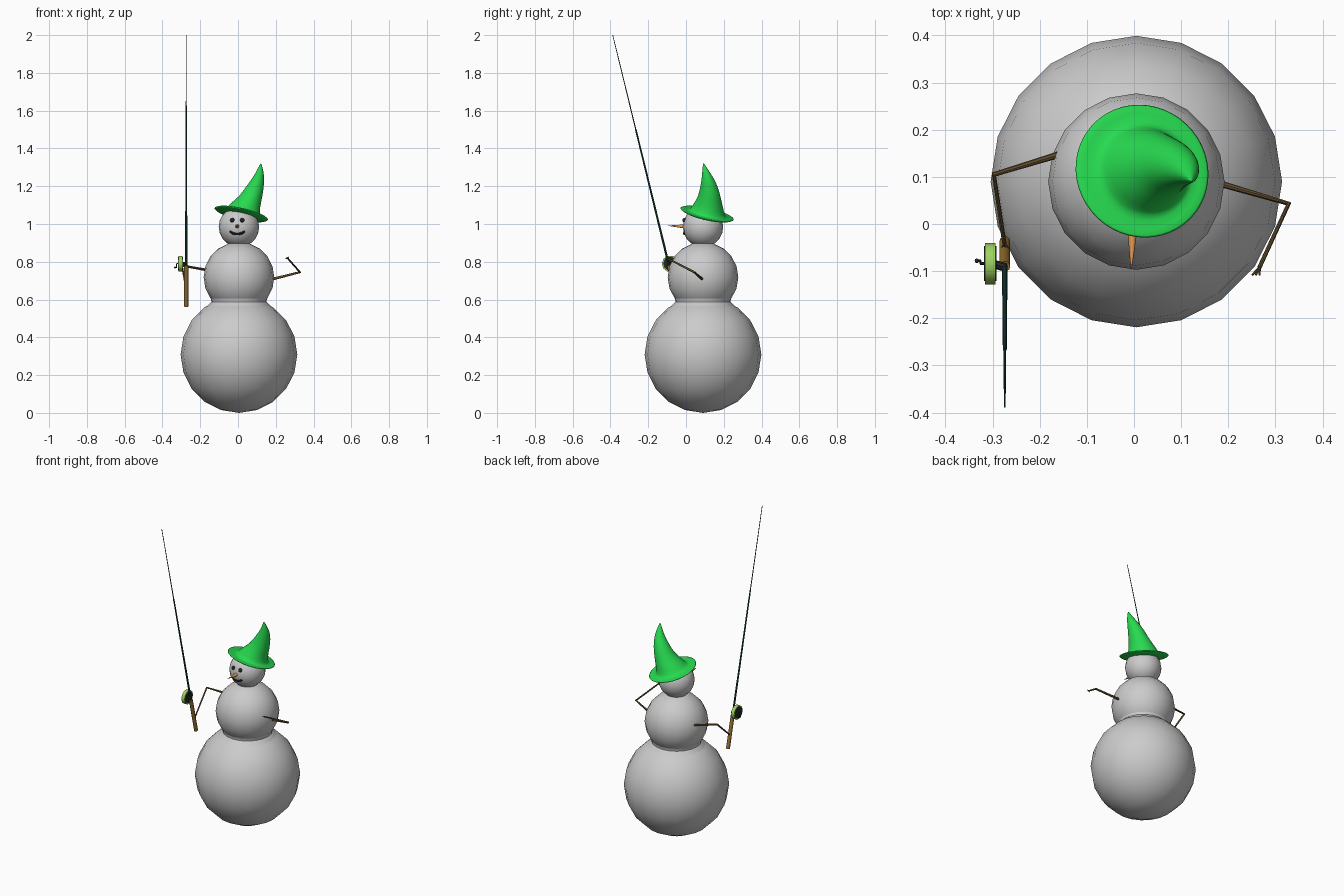
import bpy, bmesh, math
from mathutils import Vector

if "Cube" in bpy.data.objects:
    bpy.data.objects.remove(bpy.data.objects["Cube"])


def material(name, rgb):
    m = bpy.data.materials.new(name)
    m.diffuse_color = (*rgb, 1)
    m.use_nodes = True
    m.node_tree.nodes["Principled BSDF"].inputs["Base Color"].default_value = m.diffuse_color
    return m


GREEN = material("hat_green", (0.02, 0.7, 0.08))
LIME = material("reel_lime", (0.35, 0.65, 0.12))
BLACK = material("coal_black", (0.02, 0.02, 0.02))
BARK = material("bark", (0.13, 0.08, 0.03))
WOOD = material("grip_wood", (0.30, 0.16, 0.03))
CARROT = material("carrot", (0.85, 0.35, 0.08))
ROD = material("rod_dark", (0.01, 0.06, 0.05))


def finish(bm, name, mat, angle=40):
    bmesh.ops.recalc_face_normals(bm, faces=bm.faces[:])
    me = bpy.data.meshes.new(name)
    bm.to_mesh(me)
    bm.free()
    ob = bpy.data.objects.new(name, me)
    bpy.context.collection.objects.link(ob)
    if mat:
        me.materials.append(mat)
    bpy.ops.object.select_all(action='DESELECT')
    ob.select_set(True)
    bpy.context.view_layer.objects.active = ob
    bpy.ops.object.shade_smooth_by_angle(angle=math.radians(angle))
    return ob


def loft(name, rings, mat, sides=8, angle=40):
    """Skin circles given as (centre, normal, radius), capped at both ends."""
    bm = bmesh.new()
    loops = []
    for c, n, r in rings:
        n = n.normalized()
        ref = Vector((0, 0, 1)) if abs(n.z) < 0.7 else Vector((0, 1, 0))
        u = n.cross(ref).normalized()
        v = n.cross(u)
        loops.append([bm.verts.new(c + r * (math.cos(a) * u + math.sin(a) * v))
                      for a in (2 * math.pi * i / sides for i in range(sides))])
    for a, b in zip(loops, loops[1:]):
        for i in range(sides):
            j = (i + 1) % sides
            bm.faces.new((a[i], a[j], b[j], b[i]))
    bm.faces.new(loops[0])
    bm.faces.new(loops[-1])
    return finish(bm, name, mat, angle)


def tube(name, pts, radii, mat, sides=8):
    p = [Vector(q) for q in pts]
    rings = []
    for i, q in enumerate(p):
        t = Vector()
        if i > 0:
            t += (q - p[i - 1]).normalized()
        if i < len(p) - 1:
            t += (p[i + 1] - q).normalized()
        rings.append((q, t, radii[i]))
    return loft(name, rings, mat, sides)


def ball(name, c, r, mat=None, seg=20, ring=10, angle=60):
    bm = bmesh.new()
    bmesh.ops.create_uvsphere(bm, u_segments=seg, v_segments=ring, radius=r)
    bmesh.ops.translate(bm, verts=bm.verts[:], vec=c)
    return finish(bm, name, mat, angle)


# Snow body
ball("lower_body", (0.005, 0.09, 0.309), 0.309)
ball("middle_body", (0.005, 0.09, 0.718), 0.187)
ball("head", (0.005, 0.09, 0.985), 0.107)
# Soft snow fillet at the waist
loft("waist", [(Vector((0.005, 0.09, z)), Vector((0, 0, 1)), r) for z, r in
               ((0.562, 0.172), (0.588, 0.146), (0.605, 0.148), (0.63, 0.162))], None, 20)


# Face
def on_head(x, z, lift=0.0):
    r = 0.105 + lift
    return (x, 0.09 - math.sqrt(r * r - (x - 0.005) ** 2 - (z - 0.985) ** 2), z)


for side, x in (("left", -0.03), ("right", 0.022)):
    ball("eye_" + side, on_head(x, 1.02), 0.012, BLACK, 12, 8)
mouth = [(-0.004 + 0.04 * t, 0.947 + 0.014 * t * t) for t in (-1, -0.6, -0.2, 0.2, 0.6, 1)]
tube("mouth", [on_head(x, z) for x, z in mouth],
     [0.005, 0.007, 0.007, 0.007, 0.007, 0.005], BLACK)
tube("nose", [(-0.003, 0.0, 0.987), (-0.006, -0.096, 0.991)], [0.012, 0.001], CARROT, 10)

# Bent pointed hat with a tilted brim
tilt, up = Vector((0.22, 0.22, 1)), Vector((0, 0, 1))
spec = [(0.016, 0.108, 1.038, 0.06, 0), (0.016, 0.11, 1.04, 0.105, 0),
        (0.017, 0.112, 1.05, 0.146, 0), (0.017, 0.112, 1.058, 0.149, 0),
        (0.019, 0.113, 1.053, 0.105, 0), (0.025, 0.115, 1.064, 0.092, 0.1),
        (0.04, 0.12, 1.10, 0.078, 0.3), (0.067, 0.124, 1.14, 0.061, 0.6),
        (0.087, 0.124, 1.19, 0.049, 0.8), (0.107, 0.116, 1.24, 0.033, 1),
        (0.117, 0.104, 1.28, 0.018, 1), (0.121, 0.092, 1.323, 0.002, 1)]
hat = loft("hat", [(Vector((x, y, z)), tilt.lerp(up, t), r) for x, y, z, r, t in spec],
           GREEN, 24, 180)
hat.modifiers.new("smooth", 'SUBSURF').levels = 1
hat.modifiers["smooth"].render_levels = 1

# Stick arms with twig fingers
arms = {"free": [(0.15, 0.095, 0.70), (0.328, 0.043, 0.745), (0.266, -0.092, 0.815)],
        "rod": [(-0.14, 0.153, 0.752), (-0.297, 0.105, 0.78), (-0.275, -0.04, 0.66)]}
for name, pts in arms.items():
    tube(name + "_arm", pts, [0.0075, 0.006, 0.0045], BARK)
    wrist = Vector(pts[2])
    d = (wrist - Vector(pts[1])).normalized()
    for k in (-1, 0, 1):
        tip = wrist + d * 0.02 + Vector((0.008 * k, 0, 0.004 * k))
        tube(f"{name}_finger_{k + 2}", [wrist, tip], [0.003, 0.002], BARK, 6)


# Fishing rod, leaning forwards
def on_rod(z):
    return (-0.274, -0.095 - (z - 0.80) * 0.244, z)


tube("rod_grip", [on_rod(0.563), on_rod(0.78)], [0.0115, 0.0115], WOOD, 10)
tube("rod_lower", [on_rod(0.77), on_rod(1.5)], [0.006, 0.0042], ROD)
tube("rod_upper", [on_rod(1.49), on_rod(2.0)], [0.003, 0.0018], ROD)

# Reel with crank
cy, cz = -0.084, 0.79
tube("reel_rim", [(-0.316, cy, cz), (-0.294, cy, cz)], [0.044, 0.044], LIME, 10)
for name, x in (("outer", -0.317), ("inner", -0.293)):
    tube("reel_plate_" + name, [(x - 0.001, cy, cz), (x + 0.001, cy, cz)], [0.037, 0.037], BLACK, 10)
tube("reel_foot", [(-0.30, cy, cz), (-0.272, on_rod(cz)[1], cz)], [0.009, 0.009], BLACK)
tube("crank", [(-0.315, cy, cz), (-0.325, cy, cz), (-0.326, cy + 0.006, cz - 0.02),
               (-0.336, cy + 0.006, cz - 0.02)], [0.003] * 4, BLACK, 6)
ball("crank_knob", (-0.333, cy + 0.006, cz - 0.02), 0.005, BLACK, 8, 6)
